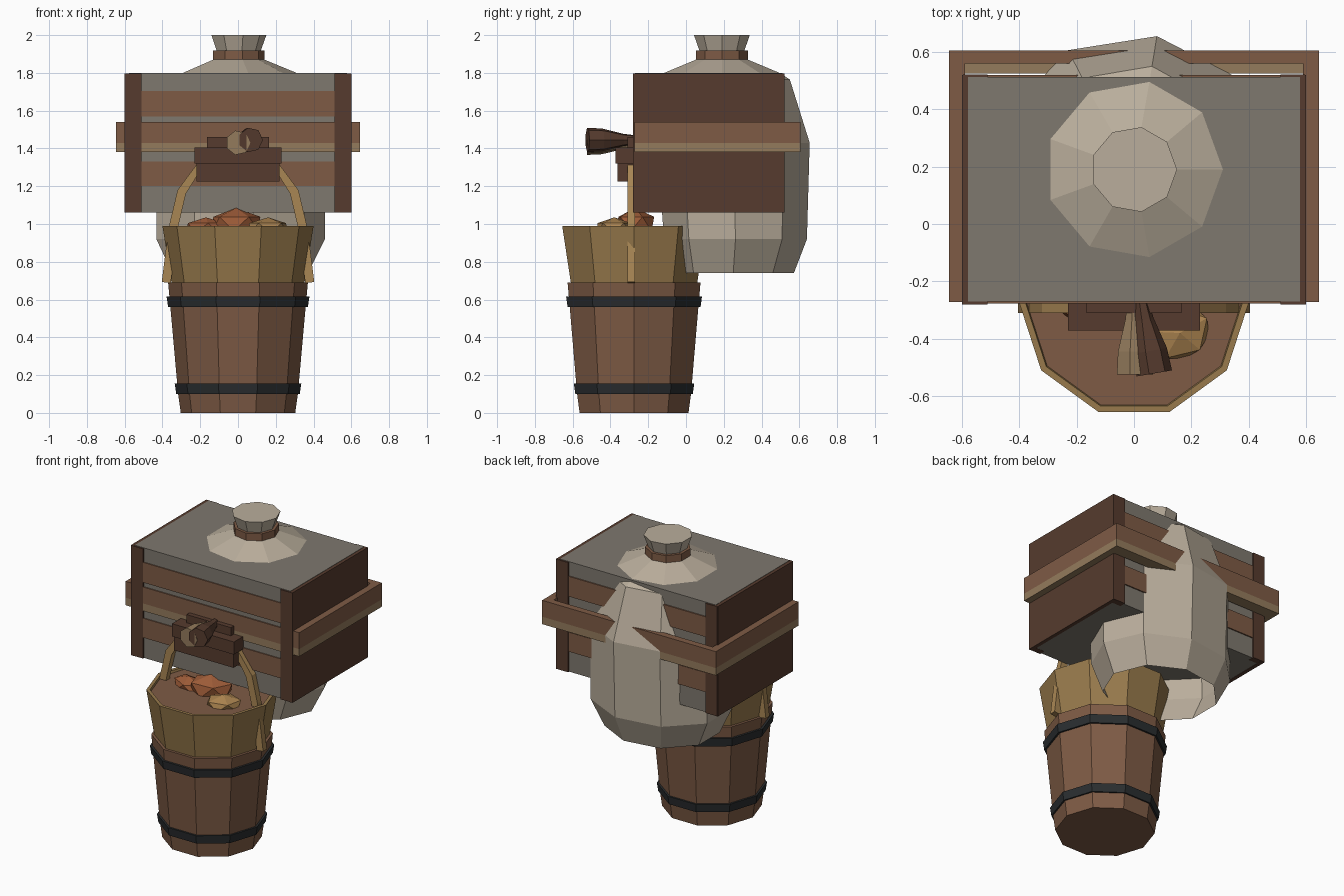
import bpy, bmesh
from math import cos, sin, pi, tau
from mathutils import Vector, Matrix

if "Cube" in bpy.data.objects:
    bpy.data.objects.remove(bpy.data.objects["Cube"])


def material(name, r, g, b):
    def lin(c):
        return (c / 255 / 12.92) if c < 10 else ((c / 255 + 0.055) / 1.055) ** 2.4
    m = bpy.data.materials.new(name)
    m.use_nodes = True
    col = (lin(r), lin(g), lin(b), 1)
    m.diffuse_color = col
    bsdf = next(n for n in m.node_tree.nodes if n.type == 'BSDF_PRINCIPLED')
    bsdf.inputs["Base Color"].default_value = col
    return m


SACK = material("sack_cloth", 186, 174, 156)
GREY = material("crate_lining", 126, 120, 110)
WOOD = material("brown_wood", 126, 91, 69)
DARK = material("dark_wood", 86, 59, 46)
PALE = material("pale_wood", 148, 123, 92)
GOLD = material("basket_wicker", 152, 122, 76)
IRON = material("black_iron", 42, 45, 47)
ORANGE = material("orange_food", 158, 92, 56)
STRAP = material("strap_tan", 168, 134, 84)
BREAD = material("bread_crust", 172, 132, 80)


def finish(name, bm, mat):
    me = bpy.data.meshes.new(name)
    bmesh.ops.recalc_face_normals(bm, faces=bm.faces[:])
    bm.to_mesh(me)
    bm.free()
    me.materials.append(mat)
    ob = bpy.data.objects.new(name, me)
    bpy.context.scene.collection.objects.link(ob)
    return ob


def box(name, mat, x0, x1, y0, y1, z0, z1):
    bm = bmesh.new()
    size = Matrix.Diagonal((x1 - x0, y1 - y0, z1 - z0, 1))
    mid = Matrix.Translation(((x0 + x1) / 2, (y0 + y1) / 2, (z0 + z1) / 2))
    bmesh.ops.create_cube(bm, size=1, matrix=mid @ size)
    return finish(name, bm, mat)


def loft(name, mat, sides, rings, cap_start=True, cap_end=True, closed=False):
    """rings: (centre_y, z, radius_x, radius_y), stacked upwards."""
    bm = bmesh.new()
    loops = [[bm.verts.new((rx * cos(tau * i / sides), cy + ry * sin(tau * i / sides), z))
              for i in range(sides)] for cy, z, rx, ry in rings]
    pairs = list(zip(loops, loops[1:]))
    if closed:
        pairs.append((loops[-1], loops[0]))
    for a, b in pairs:
        for i in range(sides):
            j = (i + 1) % sides
            bm.faces.new((a[i], a[j], b[j], b[i]))
    if cap_start and not closed:
        bm.faces.new(loops[0][::-1])
    if cap_end and not closed:
        bm.faces.new(loops[-1])
    return finish(name, bm, mat)


# Barrel, its hoops and the basket standing on it
BY = -0.275


def turned(name, mat, profile, **kw):
    return loft(name, mat, 10, [(BY, z, r, r) for z, r in profile], **kw)


turned("barrel", WOOD, [(0, 0.303), (0.1, 0.317), (0.56, 0.358), (0.69, 0.37)])
for label, z, r in (("lower", 0.1, 0.327), ("upper", 0.56, 0.37)):
    turned(label + "_hoop", IRON,
           [(z, r - 0.03), (z, r), (z + 0.055, r + 0.008), (z + 0.055, r - 0.03)], closed=True)
turned("basket", GOLD, [(0.69, 0.34), (0.69, 0.352), (0.99, 0.4), (0.99, 0.378), (0.96, 0.37)],
       closed=True)
turned("basket_contents", WOOD, [(0.95, 0.36), (0.975, 0.376)])


# Food lying in the basket
def lump(name, mat, loc, scale, turn):
    bm = bmesh.new()
    bmesh.ops.create_icosphere(bm, subdivisions=1, radius=1, matrix=Matrix.Translation(loc)
                               @ Matrix.Rotation(turn, 4, 'Z')
                               @ Matrix.Diagonal((*scale, 1)))
    finish(name, bm, mat)


lump("orange_loaf", ORANGE, (-0.01, -0.27, 1.0), (0.15, 0.11, 0.085), 0.3)
lump("small_orange_loaf", ORANGE, (-0.17, -0.28, 0.98), (0.12, 0.08, 0.055), -0.3)
lump("bread_roll", BREAD, (0.16, -0.38, 0.98), (0.12, 0.1, 0.055), 0.5)

# Basket handle: a flat strap swept along an arch
half = [(0.38, 0.69), (0.36, 0.85), (0.338, 1.0), (0.298, 1.17), (0.215, 1.29)]
arch = half + [(-x, z) for x, z in reversed(half)]
bm = bmesh.new()
sections = []
for k, (x, z) in enumerate(arch):
    a, b = arch[max(k - 1, 0)], arch[min(k + 1, len(arch) - 1)]
    t = Vector((b[0] - a[0], 0, b[1] - a[1])).normalized()
    n = Vector((t.z, 0, -t.x)) * 0.024
    p = Vector((x, -0.29, z))
    d = Vector((0, 0.02, 0))
    sections.append([bm.verts.new(q) for q in (p + n + d, p + n - d, p - n - d, p - n + d)])
for a, b in zip(sections, sections[1:]):
    for i in range(4):
        j = (i + 1) % 4
        bm.faces.new((a[i], a[j], b[j], b[i]))
bm.faces.new(sections[0])
bm.faces.new(sections[-1])
finish("basket_handle", bm, STRAP)

# Crate: lining, side panels, corner posts and slats
box("crate_lining", GREY, -0.578, 0.578, -0.27, 0.512, 1.062, 1.8)
for side, s in (("left", 1), ("right", -1)):
    def across(a, b):
        return sorted((s * a, s * b))
    box(side + "_panel", DARK, *across(0.575, 0.6), -0.28, 0.52, 1.06, 1.798)
    for end, y0, y1 in (("front", -0.28, -0.24), ("back", 0.48, 0.522)):
        box(f"{side}_{end}_post", DARK, *across(0.51, 0.597), y0, y1, 1.061, 1.797)
    # Rails running along the sides
    box(side + "_rail", WOOD, *across(0.59, 0.645), -0.272, 0.605, 1.43, 1.54)
    box(side + "_rail_lip", PALE, *across(0.59, 0.645), -0.272, 0.605, 1.38, 1.43)

for end, y0, y1 in (("front", -0.277, -0.25), ("back", 0.49, 0.52)):
    for label, z0, z1 in (("lower", 1.2, 1.33), ("upper", 1.57, 1.705)):
        box(f"{end}_{label}_slat", WOOD, -0.52, 0.52, y0, y1, z0, z1)
box("front_rail", WOOD, -0.52, 0.52, -0.278, -0.25, 1.43, 1.54)
box("front_rail_lip", PALE, -0.52, 0.52, -0.278, -0.25, 1.38, 1.43)
box("back_rail", WOOD, -0.6, 0.6, 0.56, 0.605, 1.43, 1.54)
box("back_rail_lip", PALE, -0.6, 0.6, 0.525, 0.605, 1.38, 1.43)

# Sack running through the crate, open underneath, with its tied neck
loft("sack", SACK, 9, [(0.25, 0.74, 0.37, 0.326), (0.262, 0.92, 0.46, 0.384),
                       (0.25, 1.43, 0.46, 0.411), (0.21, 1.765, 0.36, 0.345),
                       (0.19, 1.8, 0.31, 0.31), (0.19, 1.87, 0.14, 0.14)], cap_start=False)
loft("sack_tie", WOOD, 9, [(0.19, 1.868, 0.14, 0.14), (0.19, 1.918, 0.14, 0.14)])
loft("sack_neck", SACK, 9, [(0.19, 1.91, 0.118, 0.118), (0.19, 2.0, 0.15, 0.15)])

# Bracket that holds the basket handle
box("bracket_beam", DARK, -0.23, 0.23, -0.372, -0.27, 1.32, 1.405)
box("bracket_foot", DARK, -0.22, 0.22, -0.362, -0.275, 1.225, 1.32)
box("bracket_cap", DARK, -0.165, 0.165, -0.31, -0.27, 1.4, 1.46)


# Pair of flared pegs pointing forwards
def peg(name, mat, x, z, tilt):
    ob = loft(name, mat, 7, [(0, 0, 0.026, 0.026), (0, 0.06, 0.034, 0.034),
                             (0, 0.17, 0.062, 0.062), (0, 0.25, 0.066, 0.066)])
    ob.data.transform(Matrix.Translation((x, -0.275, z)) @ Matrix.Rotation(tilt, 4, 'Z')
                      @ Matrix.Rotation(pi / 2, 4, 'X'))


peg("pale_peg", PALE, 0.0, 1.43, 0.0)
peg("dark_peg", DARK, 0.025, 1.445, 0.17)
